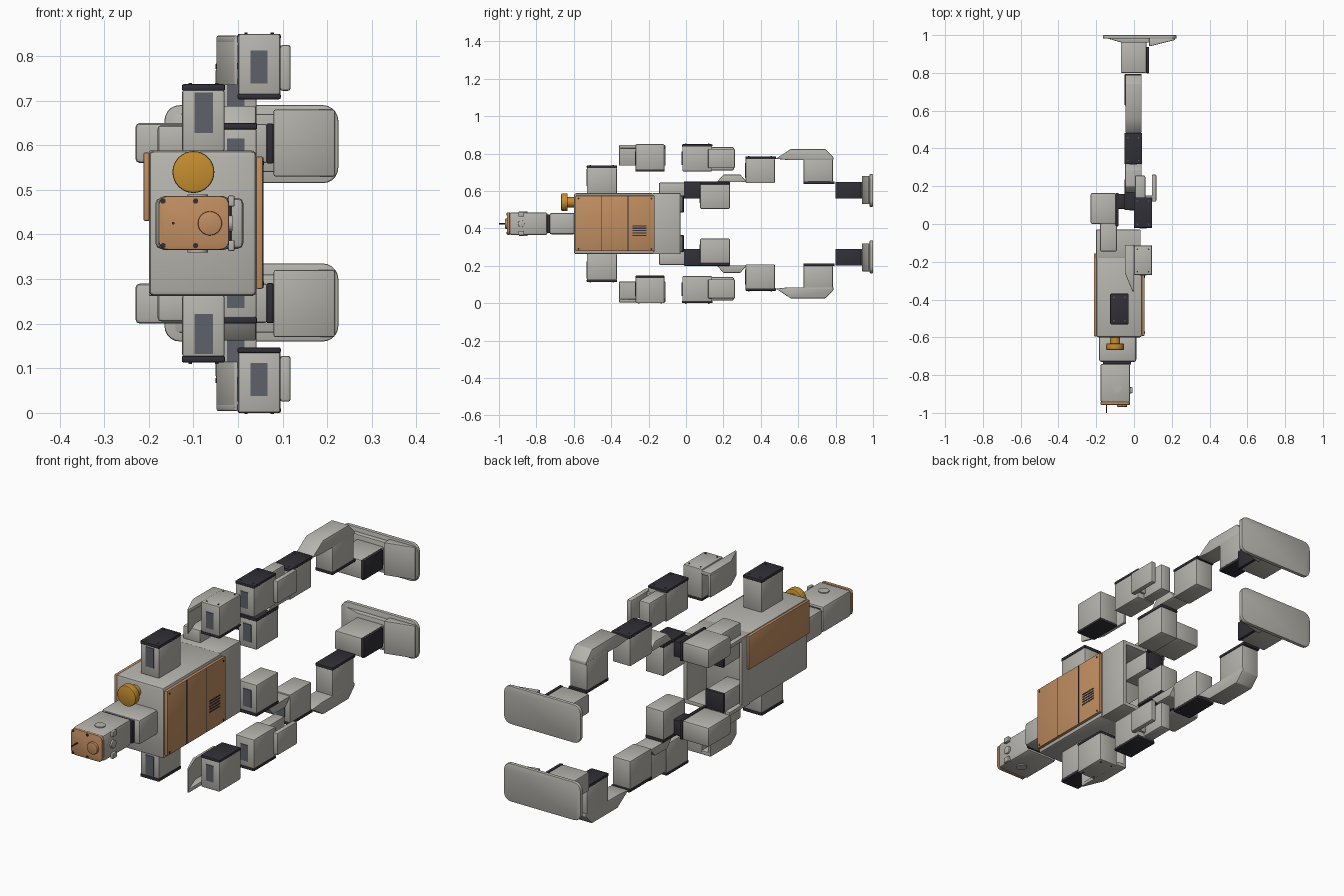
import bpy, bmesh, math
from mathutils import Vector, Matrix

cube = bpy.data.objects.get("Cube")
if cube:
    bpy.data.objects.remove(cube)

MID = 0.425  # the body is symmetric about this height


def material(name, rgb):
    m = bpy.data.materials.new(name)
    m.use_nodes = True
    m.diffuse_color = (*rgb, 1)
    m.node_tree.nodes["Principled BSDF"].inputs["Base Color"].default_value = (*rgb, 1)
    return m


GREY = material("warm grey", (0.47, 0.46, 0.42))
DARK = material("charcoal", (0.03, 0.029, 0.038))
GLASS = material("slate window", (0.11, 0.12, 0.14))
COPPER = material("copper panel", (0.53, 0.27, 0.12))
GOLD = material("gold knob", (0.56, 0.27, 0.03))
parts = []


def finish(name, bm, mat, bevel, pair):
    """Bevel sharp edges, store the mesh and optionally its mirrored twin."""
    bmesh.ops.recalc_face_normals(bm, faces=bm.faces)
    if bevel:
        edges = [e for e in bm.edges if e.calc_face_angle(0) > 0.7]
        bmesh.ops.bevel(bm, geom=edges, offset=bevel, segments=2, profile=0.5,
                        affect='EDGES', clamp_overlap=True)
    for side in (("upper_", "lower_") if pair else ("",)):
        if side == "lower_":
            for v in bm.verts:
                v.co.z = 2 * MID - v.co.z
            bmesh.ops.reverse_faces(bm, faces=bm.faces)
        mesh = bpy.data.meshes.new(side + name)
        bm.to_mesh(mesh)
        mesh.materials.append(mat)
        ob = bpy.data.objects.new(side + name, mesh)
        bpy.context.collection.objects.link(ob)
        parts.append(ob)
    bm.free()


def box(name, xs, ys, zs, mat=GREY, bevel=0.006, pair=True):
    bm = bmesh.new()
    bmesh.ops.create_cube(bm, size=1)
    for v in bm.verts:
        v.co = Vector([a[0] + (c + 0.5) * (a[1] - a[0]) for c, a in zip(v.co, (xs, ys, zs))])
    finish(name, bm, mat, bevel, pair)


def prism(name, axis, points, span, mat=GREY, bevel=0.004, pair=True):
    """Extrude a polygon, given in the two other axes, along an axis."""
    bm = bmesh.new()
    rings = []
    for s in span:
        ring = []
        for p in points:
            co = list(p)
            co.insert("xyz".index(axis), s)
            ring.append(bm.verts.new(co))
        rings.append(ring)
        bm.faces.new(ring)
    a, b = rings
    n = len(a)
    for i in range(n):
        bm.faces.new((a[i], a[(i + 1) % n], b[(i + 1) % n], b[i]))
    finish(name, bm, mat, bevel, pair)


def disc(name, axis, center, radius, depth, mat, bevel=0, pair=False, sides=32):
    bm = bmesh.new()
    bmesh.ops.create_cone(bm, cap_ends=True, segments=sides, radius1=radius,
                          radius2=radius, depth=depth)
    turn = {"x": Matrix.Rotation(math.pi / 2, 4, 'Y'),
            "y": Matrix.Rotation(math.pi / 2, 4, 'X'), "z": Matrix()}[axis]
    bm.transform(Matrix.Translation(center) @ turn)
    finish(name, bm, mat, bevel, pair)


def screws(name, xs, ys, z, mat=DARK, inset=0.018):
    """Four screw heads on a horizontal face."""
    for x in (xs[0] + inset, xs[1] - inset):
        for y in (ys[0] + inset, ys[1] - inset):
            disc(name, "z", (x, y, z), 0.004, 0.004, mat, pair=True, sides=10)


def rounded(x0, x1, z0, z1, r, steps=5):
    pts = []
    for i, (cx, cz) in enumerate(((x1 - r, z1 - r), (x0 + r, z1 - r),
                                  (x0 + r, z0 + r), (x1 - r, z0 + r))):
        for k in range(steps + 1):
            t = math.pi / 2 * (i + k / steps)
            pts.append((cx + r * math.cos(t), cz + r * math.sin(t)))
    return pts


# Torso: solid chest and hollow pelvis shell
box("chest", (-0.2, 0.042), (-0.6, -0.17), (0.262, 0.588), bevel=0.012, pair=False)
box("pelvis_side", (-0.2, 0.03), (-0.18, -0.03), (0.57, 0.588), bevel=0.003)
box("pelvis_front_wall", (0.015, 0.035), (-0.18, -0.03), (0.262, 0.588), bevel=0.003, pair=False)
box("pelvis_rear_wall", (-0.2, -0.185), (-0.18, -0.12), (0.262, 0.588), bevel=0.003, pair=False)

# Chest and back panels with seams, screws and a vent
box("chest_panel", (0.04, 0.056), (-0.592, -0.168), (0.278, 0.575), COPPER, 0.004, False)
for y in (-0.45, -0.31):
    box("panel_seam", (0.055, 0.0568), (y - 0.0015, y + 0.0015), (0.28, 0.573), DARK, 0, False)
for y in (-0.575, -0.185):
    disc("panel_screw", "x", (0.056, y, 0.56), 0.005, 0.004, DARK, pair=True, sides=10)
for i in range(5):
    z = 0.36 + i * 0.0125
    box("vent_slot", (0.055, 0.0572), (-0.285, -0.21), (z, z + 0.006), DARK, 0, False)
box("back_panel", (-0.212, -0.198), (-0.595, -0.155), (0.43, 0.584), COPPER, 0.004, False)

# Neck and head
box("neck", (-0.185, 0.012), (-0.73, -0.59), (0.368, 0.482), bevel=0.012, pair=False)
box("neck_joint", (-0.165, -0.015), (-0.745, -0.725), (0.375, 0.475), DARK, 0.003, False)
box("head", (-0.178, -0.02), (-0.945, -0.74), (0.365, 0.486), bevel=0.012, pair=False)
prism("face_plate", "y", rounded(-0.178, -0.02, 0.366, 0.486, 0.02), (-0.957, -0.942),
      COPPER, 0.003, False)
disc("camera_lens", "y", (-0.063, -0.958, 0.425), 0.027, 0.02, COPPER, 0.003)
for x in (-0.168, -0.095):
    disc("face_screw", "y", (x, -0.957, 0.475), 0.006, 0.004, DARK, pair=True, sides=12)
disc("antenna", "y", (-0.145, -0.975, 0.425), 0.003, 0.05, DARK, sides=10)
disc("ear_cap", "x", (-0.018, -0.88, 0.425), 0.018, 0.012, GREY, 0.002)
disc("head_side_cap", "z", (-0.09, -0.87, 0.487), 0.023, 0.006, GREY, pair=True)
for z in (0.375, 0.475):
    box("head_clip", (-0.022, -0.008), (-0.895, -0.865), (z - 0.012, z + 0.012), bevel=0.002, pair=False)

# Knob on top of the chest
disc("knob_stem", "y", (-0.1, -0.615, 0.54), 0.027, 0.045, GOLD)
disc("knob_head", "y", (-0.1, -0.65, 0.54), 0.047, 0.034, GOLD, 0.005)

# Shoulders
box("shoulder", (-0.125, -0.03), (-0.53, -0.37), (0.585, 0.725))
box("shoulder_cap", (-0.126, -0.029), (-0.531, -0.369), (0.722, 0.737), DARK, 0.004)
box("shoulder_window", (-0.097, -0.056), (-0.533, -0.525), (0.628, 0.718), GLASS, 0)
screws("shoulder_screw", (-0.125, -0.03), (-0.53, -0.37), 0.738, GLASS)

# Upper arms
box("upper_arm", (0.0, 0.095), (-0.27, -0.115), (0.712, 0.85))
box("upper_arm_cap", (-0.001, 0.096), (-0.271, -0.114), (0.703, 0.716), DARK, 0.004)
box("upper_arm_window", (0.028, 0.066), (-0.273, -0.265), (0.738, 0.812), GLASS, 0)
screws("upper_arm_screw", (0, 0.095), (-0.27, -0.115), 0.85)
outline = [(-0.048, -0.11), (-0.048, -0.26), (-0.008, -0.357), (0, -0.357), (0, -0.11)]
prism("arm_bracket_plate", "z", outline, (0.828, 0.846))
prism("arm_bracket_wall", "z", [(-0.048, -0.11), (-0.048, -0.26), (-0.008, -0.357), (0, -0.357),
                                (-0.034, -0.26), (-0.034, -0.11)], (0.735, 0.84), bevel=0.002)

# Forearms and hands
box("forearm", (0.0, 0.095), (-0.02, 0.14), (0.705, 0.84))
box("forearm_cap", (-0.001, 0.096), (-0.021, 0.141), (0.837, 0.85), DARK, 0.004)
box("forearm_window", (0.028, 0.066), (-0.023, -0.015), (0.738, 0.812), GLASS, 0)
screws("forearm_screw", (0, 0.095), (-0.02, 0.14), 0.851, GLASS)
box("wrist", (0.005, 0.06), (0.13, 0.257), (0.71, 0.835), bevel=0.008)
box("hand_plate", (0.094, 0.118), (0.118, 0.262), (0.722, 0.825), bevel=0.006)
box("hand_link", (0.05, 0.1), (0.12, 0.15), (0.73, 0.82), bevel=0.003)

# Hips
box("hip_turn_motor", (-0.18, -0.09), (-0.17, -0.022), (0.485, 0.575))
box("hip_turn_cap", (-0.181, -0.089), (-0.026, -0.012), (0.484, 0.576), DARK, 0.004)
box("hip_bracket", (-0.18, -0.09), (-0.145, 0.005), (0.57, 0.645), bevel=0.008)
box("hip_swing_motor", (-0.23, -0.095), (0.0, 0.165), (0.56, 0.65), bevel=0.01)
box("hip_swing_cap", (-0.097, -0.082), (-0.012, 0.165), (0.56, 0.65), DARK, 0.004)
box("hip_link", (-0.085, -0.045), (0.08, 0.16), (0.57, 0.64), DARK, 0.003)

# Thighs
box("thigh", (-0.05, 0.042), (0.075, 0.235), (0.505, 0.638))
box("thigh_cap", (-0.051, 0.043), (0.074, 0.236), (0.635, 0.65), DARK, 0.004)
box("thigh_window", (-0.025, 0.015), (0.072, 0.08), (0.535, 0.615), GLASS, 0)
prism("thigh_bracket", "x", [(0.165, 0.648), (0.2, 0.688), (0.29, 0.688), (0.325, 0.648)],
      (-0.047, 0.04))

# Knees
box("knee", (-0.05, 0.042), (0.318, 0.475), (0.642, 0.773))
box("knee_cap", (-0.051, 0.043), (0.317, 0.482), (0.77, 0.784), DARK, 0.004)
box("knee_window", (-0.025, 0.015), (0.315, 0.322), (0.67, 0.75), GLASS, 0)
screws("knee_screw", (-0.05, 0.042), (0.318, 0.475), 0.785, GLASS)

# Shins
prism("shin_bracket", "x", [(0.48, 0.772), (0.56, 0.824), (0.745, 0.824), (0.788, 0.78),
                            (0.788, 0.765), (0.55, 0.765)], (-0.046, 0.041))
box("shin", (-0.048, 0.04), (0.628, 0.785), (0.648, 0.778))
box("shin_cap", (-0.049, 0.041), (0.627, 0.795), (0.637, 0.651), DARK, 0.004)

# Ankles and feet
box("ankle", (-0.07, 0.066), (0.8, 0.965), (0.56, 0.648))
box("ankle_cap", (0.064, 0.08), (0.798, 0.938), (0.559, 0.649), DARK, 0.004)
prism("sole", "y", rounded(-0.165, 0.225, 0.515, 0.69, 0.035), (0.982, 1.0), bevel=0.004)
prism("toe", "z", [(0.08, 0.94), (0.08, 0.985), (0.217, 0.985), (0.217, 0.974)], (0.53, 0.68))
prism("heel", "z", [(-0.15, 0.985), (-0.065, 0.96), (0.09, 0.96), (0.09, 0.985)], (0.54, 0.67))

# Smooth the rounded edges, keep the rest crisp
bpy.ops.object.select_all(action='DESELECT')
for ob in parts:
    ob.select_set(True)
bpy.context.view_layer.objects.active = parts[0]
bpy.ops.object.shade_smooth_by_angle(angle=math.radians(35))
